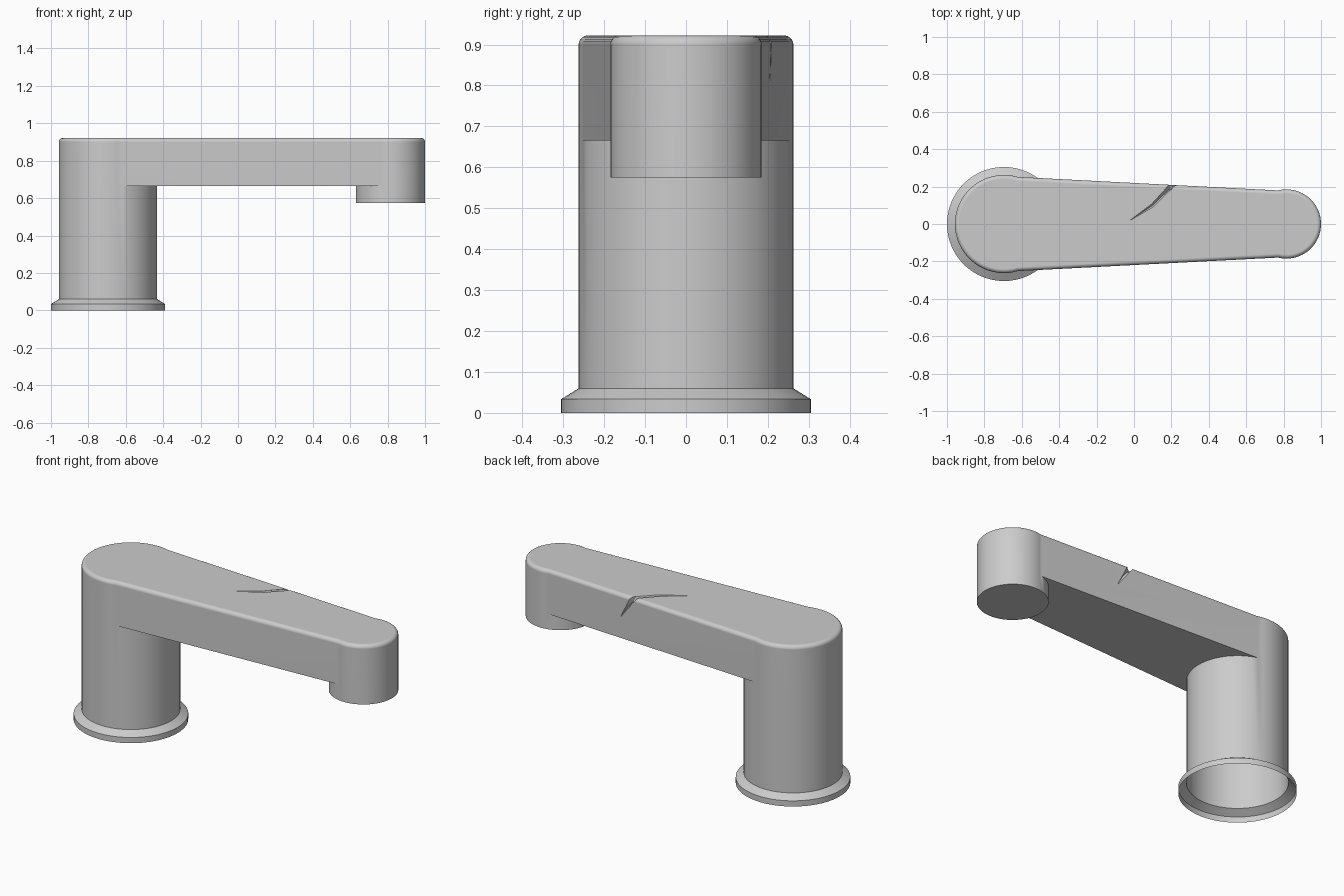
import bpy, bmesh
from math import sin, cos, pi, radians, acos
from mathutils import Vector

cube = bpy.data.objects.get("Cube")
if cube:
    bpy.data.objects.remove(cube, do_unlink=True)

# Main dimensions
COL_X, COL_R = -0.695, 0.2625
SPOUT_X, SPOUT_R = 0.815, 0.185
FLANGE_R = 0.305
ARM_LOW, ARM_TOP, ROUND = 0.665, 0.922, 0.022
COL_A = acos(0.075 / COL_R)             # where the arm leaves the column
SPOUT_A = acos(-0.045 / SPOUT_R)        # where the arm meets the spout

metal = bpy.data.materials.new("grey metal")
metal.use_nodes = True
grey = (0.6, 0.6, 0.6, 1)
metal.diffuse_color = grey
metal.node_tree.nodes["Principled BSDF"].inputs["Base Color"].default_value = grey


def arc(a, b, n):
    return [a + (b - a) * i / n for i in range(n + 1)]


def make_object(name, bm):
    bmesh.ops.recalc_face_normals(bm, faces=bm.faces)
    mesh = bpy.data.meshes.new(name)
    bm.to_mesh(mesh)
    bm.free()
    mesh.materials.append(metal)
    ob = bpy.data.objects.new(name, mesh)
    bpy.context.collection.objects.link(ob)
    return ob


def bridge(bm, a, b):
    n = len(a)
    for i in range(n):
        j = (i + 1) % n
        bm.faces.new((a[i], a[j], b[j], b[i]))


bm = bmesh.new()


def points(cx, r, angles, z):
    return [bm.verts.new((cx + r * cos(a), r * sin(a), z)) for a in angles]


col_out = arc(COL_A, 2 * pi - COL_A, 36)
col_in = arc(-COL_A, COL_A, 24)[1:-1]
spout_out = arc(-SPOUT_A, SPOUT_A, 36)
spout_in = arc(SPOUT_A, 2 * pi - SPOUT_A, 24)[1:-1]

# Arm: tapered outline with a rounded top edge
low_col = points(COL_X, COL_R, col_out, ARM_LOW)
low_spout = points(SPOUT_X, SPOUT_R, spout_out, ARM_LOW)
ring = low_col + low_spout
for t in arc(0, pi / 2, 5):
    inset = ROUND * (1 - cos(t))
    z = ARM_TOP - ROUND + ROUND * sin(t)
    new = points(COL_X, COL_R - inset, col_out, z) + points(SPOUT_X, SPOUT_R - inset, spout_out, z)
    bridge(bm, ring, new)
    ring = new
bm.faces.new(ring)

# Arm underside between column and spout
in_col = points(COL_X, COL_R, col_in, ARM_LOW)
in_spout = points(SPOUT_X, SPOUT_R, spout_in, ARM_LOW)
bm.faces.new([low_col[-1]] + in_col + [low_col[0], low_spout[-1]] + in_spout + [low_spout[0]])

# Column and flared foot
ring = low_col + in_col
for r, z in ((COL_R, 0.06), (FLANGE_R, 0.0335), (FLANGE_R, 0)):
    new = points(COL_X, r, col_out + col_in, z)
    bridge(bm, ring, new)
    ring = new
bm.faces.new(ring)

# Spout
new = points(SPOUT_X, SPOUT_R, spout_out + spout_in, 0.575)
bridge(bm, low_spout + in_spout, new)
bm.faces.new(new)
tap = make_object("tap_body", bm)

# Crack cutter: a tapering diamond section swept over the top and down the back
path = [Vector(p) for p in ((-0.02, 0.02, 0.922), (0.1, 0.1, 0.922), (0.185, 0.19, 0.922),
                            (0.21, 0.212, 0.905), (0.235, 0.207, 0.86), (0.28, 0.205, 0.79))]
ups = [Vector(p) for p in ((0, 0, 1), (0, 0, 1), (0, 0.4, 1), (0, 1, 0.7), (0, 1, 0), (0, 1, 0))]
sizes = (0.001, 0.009, 0.013, 0.015, 0.009, 0.001)
bm = bmesh.new()
ring = None
for i, p in enumerate(path):
    run = path[min(i + 1, len(path) - 1)] - path[max(i - 1, 0)]
    side = run.cross(ups[i]).normalized() * sizes[i]
    up = ups[i].normalized() * sizes[i] * 1.8
    new = [bm.verts.new(p + d) for d in (side, up, -side, -up)]
    if ring:
        bridge(bm, ring, new)
    else:
        bm.faces.new(new)
    ring = new
bm.faces.new(ring)
bmesh.ops.triangulate(bm, faces=bm.faces)
cutter = make_object("crack_cutter", bm)
cutter.hide_render = True

bpy.ops.object.select_all(action='DESELECT')
tap.select_set(True)
bpy.context.view_layer.objects.active = tap
cut = tap.modifiers.new("crack", 'BOOLEAN')
cut.operation = 'DIFFERENCE'
cut.solver = 'EXACT'
cut.object = cutter
bpy.ops.object.modifier_apply(modifier=cut.name)
bpy.data.objects.remove(cutter, do_unlink=True)

# Open the hollow foot
bm = bmesh.new()
bm.from_mesh(tap.data)
base = [f for f in bm.faces if all(v.co.z < 0.001 for v in f.verts)]
bmesh.ops.delete(bm, geom=base, context='FACES')
bm.to_mesh(tap.data)
bm.free()

bpy.ops.object.shade_smooth_by_angle(angle=radians(30))
weighted = tap.modifiers.new("clean_shading", 'WEIGHTED_NORMAL')
weighted.keep_sharp = True
